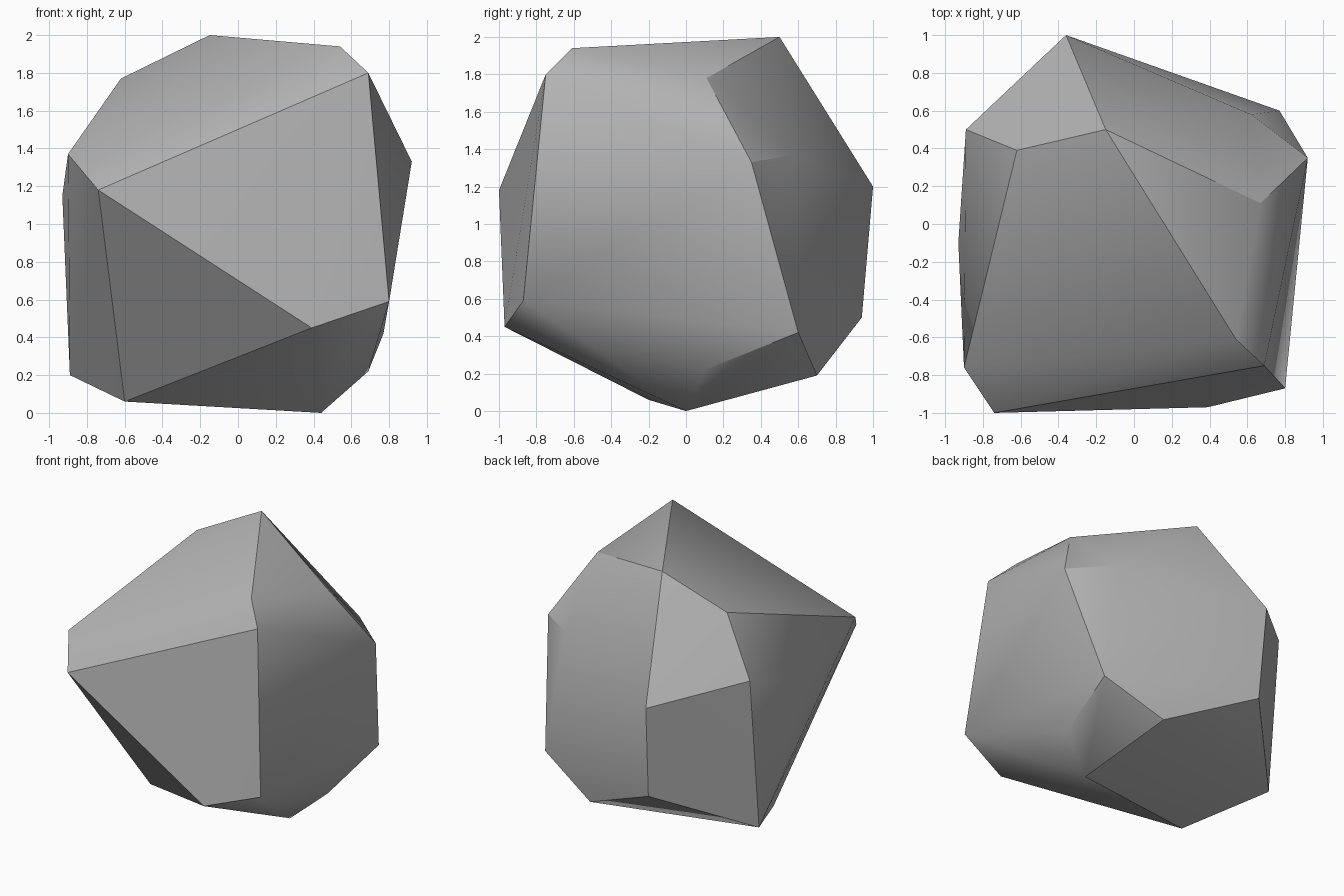
import bpy
import bmesh
import math

# Remove only the default cube
default_cube = bpy.data.objects.get("Cube")
if default_cube:
    bpy.data.objects.remove(default_cube, do_unlink=True)


def make_material(name, colour):
    """One flat colour for viewport and render."""
    material = bpy.data.materials.new(name)
    material.use_nodes = True
    material.diffuse_color = colour
    shader = material.node_tree.nodes["Principled BSDF"]
    shader.inputs["Base Color"].default_value = colour
    shader.inputs["Roughness"].default_value = 0.8
    return material


# Corners of the rock, grouped by height
crown = [(-.15, .5, 2), (.54, -.61, 1.94), (.69, -.75, 1.8),
         (.67, .11, 1.78), (-.62, .39, 1.77)]
waist = [(.92, .35, 1.33), (.62, .58, 1.37), (-.36, 1, 1.2),
         (-.89, .5, 1.36), (-.93, -.1, 1.15), (-.9, -.76, 1.37),
         (-.74, -1, 1.18)]
lower = [(.8, -.87, .59), (.39, -.97, .45), (.77, .6, .42),
         (-.34, .94, .5)]
base = [(.69, .1, .22), (.32, .7, .19), (-.89, .39, .2),
        (-.6, -.2, .06), (.44, 0, 0)]


def make_rock(name, rings, material):
    """Wrap the corner points in a faceted convex skin."""
    bm = bmesh.new()
    for ring in rings:
        for point in ring:
            bm.verts.new(point)
    hull = bmesh.ops.convex_hull(bm, input=bm.verts[:])
    loose = {item for key in ("geom_interior", "geom_unused")
             for item in hull[key] if isinstance(item, bmesh.types.BMVert)}
    bmesh.ops.delete(bm, geom=list(loose), context="VERTS")
    bmesh.ops.recalc_face_normals(bm, faces=bm.faces[:])

    mesh = bpy.data.meshes.new(name)
    bm.to_mesh(mesh)
    bm.free()
    mesh.materials.append(material)
    rock = bpy.data.objects.new(name, mesh)
    bpy.context.collection.objects.link(rock)
    return rock


# Single boulder with soft shallow creases and sharp main edges
stone_grey = make_material("stone grey", (.45, .45, .45, 1))
rock = make_rock("rock", [crown, waist, lower, base], stone_grey)

bpy.ops.object.select_all(action="DESELECT")
rock.select_set(True)
bpy.context.view_layer.objects.active = rock
bpy.ops.object.shade_smooth_by_angle(angle=math.radians(30))
